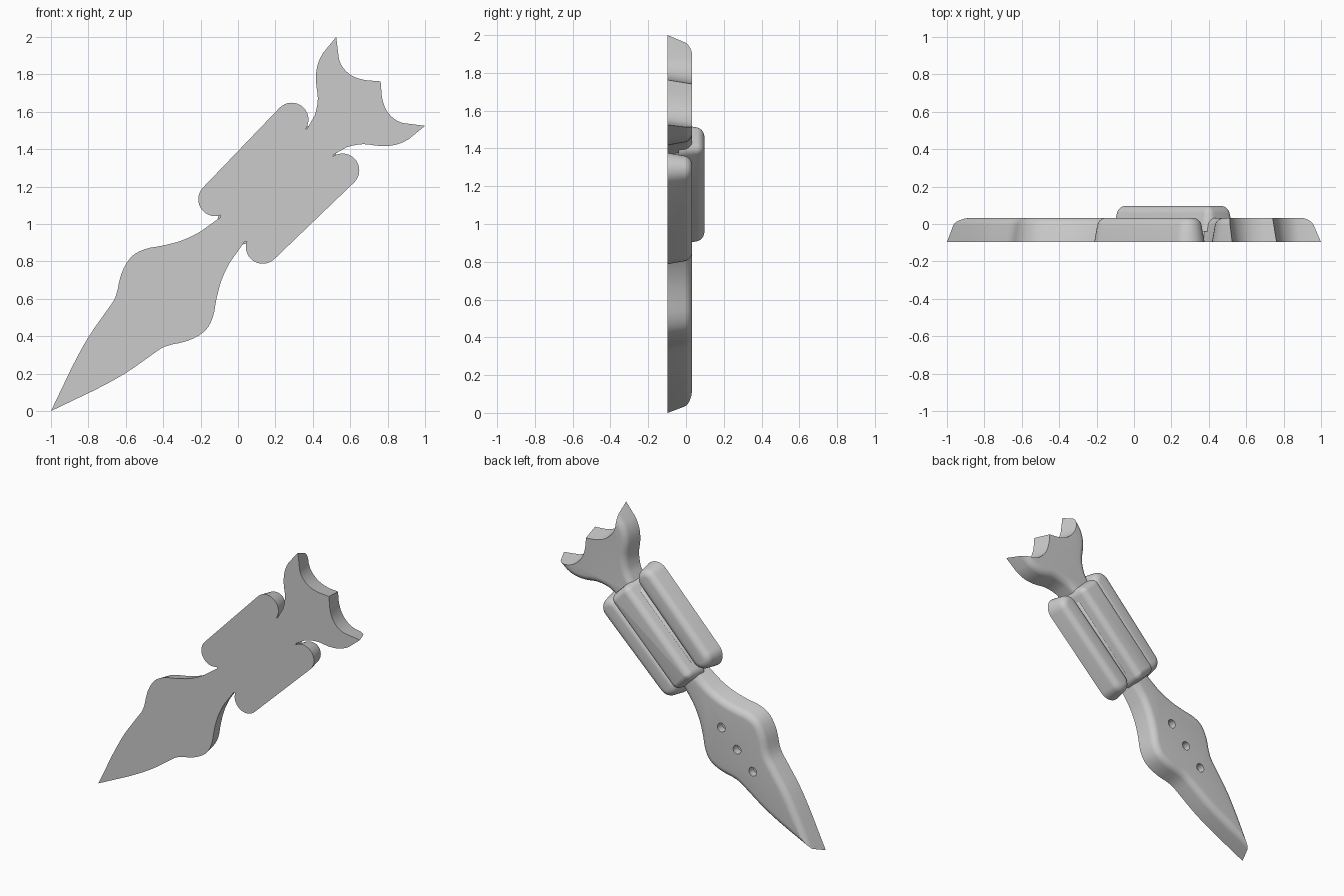
import bpy
import bmesh
import math
from mathutils import Vector

if "Cube" in bpy.data.objects:
    bpy.data.objects.remove(bpy.data.objects["Cube"])

FRONT, BACK, TOP = -0.097, 0.033, 0.097
DRAFT = math.tan(math.radians(10))
R2 = math.sqrt(2)

grey = bpy.data.materials.new("plain grey")
grey.use_nodes = True
COLOUR = (0.6, 0.6, 0.6, 1)
grey.diffuse_color = COLOUR
grey.node_tree.nodes["Principled BSDF"].inputs["Base Color"].default_value = COLOUR


def place(u, v):
    """Point from distance along and across the diagonal axis to (x, z)."""
    return Vector(((u - v) / R2 - 1, (u + v) / R2))


def smooth(pts):
    """Refine the inner segments of a run with a Catmull-Rom curve."""
    p = [Vector(q) for q in pts]
    out = [p[0]]
    for i in range(1, len(p) - 2):
        a, b, c, d = p[i - 1:i + 3]
        for t in (0, 1 / 3, 2 / 3):
            out.append(b + (c - a) * t / 2 + (a * 2 - b * 5 + c * 4 - d) * t * t / 2
                       + (b * 3 - a - c * 3 + d) * t ** 3 / 2)
    return out + p[-2:]


def inset(pts, dists):
    """Move each edge of a clockwise outline inward by its own distance."""
    n, out = len(pts), []
    for i, p in enumerate(pts):
        e1, e2 = (p - pts[i - 1]).normalized(), (pts[(i + 1) % n] - p).normalized()
        n1, n2 = Vector((e1.y, -e1.x)), Vector((e2.y, -e2.x))
        d1, d2 = dists[i - 1], dists[i]
        det = n1.x * n2.y - n1.y * n2.x
        if abs(det) < 0.02:
            m = (n1 + n2).normalized()
            out.append(p + m * (d1 + d2) / 2)
        else:
            out.append(p + Vector((d1 * n2.y - d2 * n1.y, n1.x * d2 - n2.x * d1)) / det)
    return out


def slab(name, pts, y0, y1, radius, sharp=()):
    """Drafted slab with a rounded back rim; sharp lists edges left unrounded."""
    levels = [(y0, 0)]
    for k in range(7):
        a = math.pi / 2 * k / 6
        levels.append((y1 - radius + radius * math.sin(a), radius * (1 - math.cos(a))))
    bm = bmesh.new()
    rings = []
    for y, fillet in levels:
        d = DRAFT * (y - y0)
        ring = inset(pts, [d if i in sharp else d + fillet for i in range(len(pts))])
        rings.append([bm.verts.new((q.x, y, q.y)) for q in ring])
    n = len(pts)
    for lo, hi in zip(rings, rings[1:]):
        for i in range(n):
            j = (i + 1) % n
            bm.faces.new((lo[i], lo[j], hi[j], hi[i]))
    bm.faces.new(rings[0])
    bm.faces.new(rings[-1])
    bmesh.ops.recalc_face_normals(bm, faces=bm.faces)
    mesh = bpy.data.meshes.new(name)
    bm.to_mesh(mesh)
    bm.free()
    mesh.materials.append(grey)
    obj = bpy.data.objects.new(name, mesh)
    bpy.context.collection.objects.link(obj)
    return obj


def activate(obj):
    bpy.ops.object.select_all(action='DESELECT')
    obj.select_set(True)
    bpy.context.view_layer.objects.active = obj


def rounded_bar(ends, half, r, steps=8):
    """Clockwise bar outline between two (u, v) ends with rounded corners."""
    (u0, v0), (u1, v1) = ends
    h = half - r
    corners = [(u0, v0 - h, 270), (u0, v0 + h, 180), (u1, v1 + h, 90), (u1, v1 - h, 0)]
    pts = []
    for u, v, a in corners:
        for k in range(steps + 1):
            t = math.radians(a - 90 * k / steps)
            q = place(u + r * math.cos(t), v + r * math.sin(t))
            if not pts or (q - pts[-1]).length > 1e-4:
                pts.append(q)
    if (pts[0] - pts[-1]).length < 1e-4:
        pts.pop()
    return pts


# Body: blade, neck, hidden core and forked tail, mirrored over the diagonal
blade = smooth([(-1, 0), (-0.89, 0.23), (-0.8, 0.395), (-0.71, 0.525), (-0.655, 0.61),
                (-0.625, 0.73), (-0.575, 0.82), (-0.5, 0.865), (-0.4, 0.885),
                (-0.3, 0.912), (-0.2, 0.96), (-0.095, 1.035)])
core = [place(1.43, 0.13), place(1.99, 0.13)]
tail = smooth([(0.37, 1.51), (0.41, 1.58), (0.427, 1.67), (0.417, 1.76), (0.423, 1.84),
               (0.455, 1.915), (0.525, 2.0)])
fork = smooth([(0.525, 2.0), (0.54, 1.88), (0.575, 1.82), (0.625, 1.785),
               (0.69, 1.768), (0.7625, 1.7625)])
half = blade + core + tail + fork[1:]
mirrored = [Vector((q.y - 1, q.x + 1)) for q in reversed(half[1:-1])]
first = len(blade + core + tail) - 1
fork_edges = set(range(first, first + 2 * (len(fork) - 1)))
body = slab("blade_and_tail", half + mirrored, FRONT, BACK, 0.04, fork_edges)

# Three round sockets in the back of the blade
for u in (0.66, 0.83, 1.0):
    q = place(u, 0)
    bpy.ops.mesh.primitive_cylinder_add(vertices=24, radius=0.03, depth=0.1,
                                        location=(q.x, BACK, q.y),
                                        rotation=(math.pi / 2, 0, 0))
    cutter = bpy.context.object
    cutter.name = "socket_cutter"
    cutter.hide_render = True
    cutter.data.materials.append(grey)
    mod = body.modifiers.new("socket", 'BOOLEAN')
    mod.object = cutter
    mod.operation = 'DIFFERENCE'
    mod.solver = 'EXACT'
    activate(body)
    bpy.ops.object.modifier_apply(modifier=mod.name)
    bpy.data.objects.remove(cutter)

# Side bars and the raised centre bar
parts = [body]
for name, s in (("upper_side_bar", 1), ("lower_side_bar", -1)):
    ends = ((1.421, 0.18 * s), (2.012, 0.192 * s))
    parts.append(slab(name, rounded_bar(ends, 0.09, 0.09), FRONT, BACK, 0.04))
parts.append(slab("centre_bar", rounded_bar(((1.395, 0), (2.027, 0)), 0.11, 0.06),
                  -0.04, TOP, 0.04))

for obj in parts:
    activate(obj)
    bpy.ops.object.shade_smooth_by_angle(angle=math.radians(35))
